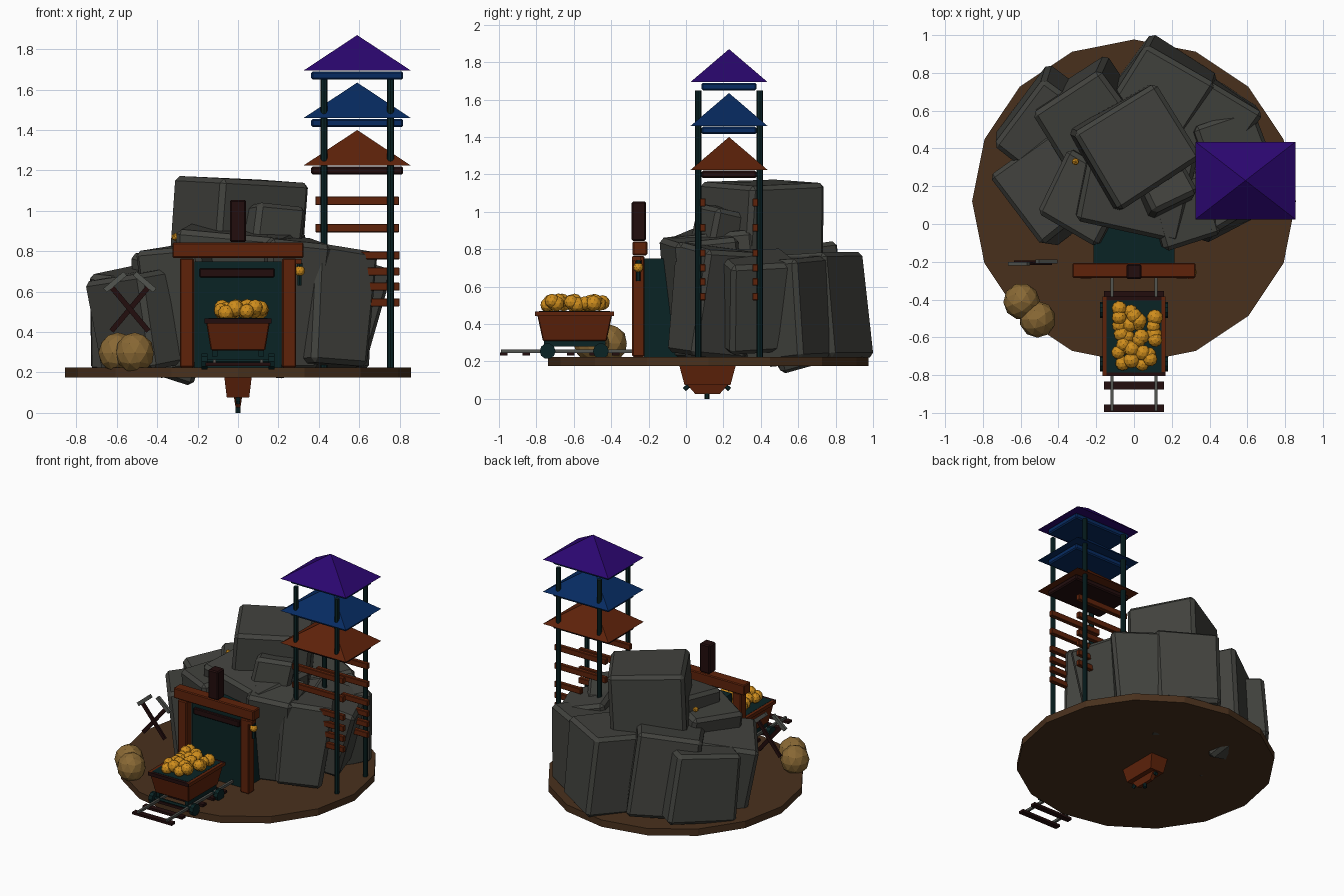
import bpy, bmesh, math, random
from math import radians, sin, cos, pi
from mathutils import Vector, Matrix, Euler

random.seed(4)

def mat(name, c):
    m = bpy.data.materials.new(name)
    m.diffuse_color = (*c, 1)
    return m

ROCK = mat("rock grey", (0.054, 0.055, 0.048))
DIRT = mat("dirt brown", (0.066, 0.030, 0.012))
RUST = mat("rust wood", (0.112, 0.016, 0.003))
DARK = mat("dark wood", (0.016, 0.004, 0.004))
TEAL = mat("dark teal", (0.003, 0.017, 0.018))
PURPLE = mat("purple", (0.024, 0.002, 0.16))
BLUE = mat("blue", (0.002, 0.024, 0.12))
GOLD = mat("gold", (0.63, 0.27, 0.012))
TAN = mat("sack tan", (0.25, 0.14, 0.035))
STEEL = mat("steel grey", (0.085, 0.09, 0.08))

def finish(name, bm, m, M=None, bevel=0.0):
    if bevel:
        bmesh.ops.bevel(bm, geom=bm.edges[:], offset=bevel, segments=1, affect='EDGES')
    if M is not None:
        bm.transform(M)
    bmesh.ops.recalc_face_normals(bm, faces=bm.faces[:])
    me = bpy.data.meshes.new(name)
    bm.to_mesh(me)
    bm.free()
    me.materials.append(m)
    ob = bpy.data.objects.new(name, me)
    bpy.context.collection.objects.link(ob)
    return ob

def placed(c, rot=(0, 0, 0)):
    return Matrix.Translation(c) @ Euler([radians(a) for a in rot]).to_matrix().to_4x4()

def box(name, m, c, s, rot=(0, 0, 0), bevel=0.0, taper=1.0, jitter=0.0):
    """Box with centre c and size s; taper scales the bottom."""
    bm = bmesh.new()
    bmesh.ops.create_cube(bm, size=1)
    for v in bm.verts:
        k = taper if v.co.z < 0 else 1
        v.co = Vector((v.co.x * s[0] * k, v.co.y * s[1] * k, v.co.z * s[2]))
        v.co += Vector([random.uniform(-jitter, jitter) for _ in range(3)])
    return finish(name, bm, m, placed(c, rot), bevel)

def cyl(name, m, c, r, h, n=8, rot=(0, 0, 0)):
    bm = bmesh.new()
    bmesh.ops.create_cone(bm, cap_ends=True, segments=n, radius1=r, radius2=r, depth=h)
    return finish(name, bm, m, placed(c, rot))

def ball(name, m, c, r, sub=2, squash=1.0):
    bm = bmesh.new()
    bmesh.ops.create_icosphere(bm, subdivisions=sub, radius=r)
    for v in bm.verts:
        v.co.z *= squash
    return finish(name, bm, m, placed(c, (0, 0, random.uniform(0, 90))))

# Round ground slab
cyl("ground_disc", DIRT, (0, 0.12, 0.2), 0.857, 0.05, 16, (0, 0, 90))

# Rock pile: centre, size, rotation, bottom scale
rocks = [
    ((0.0, 0.41, 0.90), (0.50, 0.47, 0.51), (2, 4, 31), 1.02),
    ((-0.43, 0.49, 0.46), (0.46, 0.44, 0.50), (4, -8, 52), 1.04),
    ((-0.42, 0.20, 0.47), (0.42, 0.46, 0.48), (-5, -9, 37), 1.06),
    ((-0.23, 0.14, 0.53), (0.36, 0.38, 0.60), (5, -8, -28), 1.03),
    ((0.15, 0.70, 0.49), (0.42, 0.40, 0.57), (5, 2, -33), 1.06),
    ((0.40, 0.54, 0.48), (0.38, 0.40, 0.54), (3, 5, -33), 0.98),
    ((0.49, 0.36, 0.52), (0.36, 0.40, 0.50), (2, 12, 18), 0.86),
    ((0.44, 0.14, 0.52), (0.34, 0.36, 0.58), (-4, 8, 30), 0.92),
    ((0.24, 0.09, 0.55), (0.32, 0.34, 0.64), (7, 5, 18), 1.03),
    ((0.0, 0.22, 0.60), (0.55, 0.46, 0.62), (6, 3, -12), 1.0),
    ((0.13, 0.20, 0.80), (0.26, 0.30, 0.44), (-8, 10, 25), 1.0),
    ((-0.24, 0.58, 0.51), (0.44, 0.38, 0.58), (6, -6, 32), 1.04),
    ((-0.34, 0.57, 0.32), (0.30, 0.24, 0.28), (14, 16, 10), 1.0),
]
for i, (c, s, r, t) in enumerate(rocks):
    box(f"rock_{i + 1}", ROCK, c, s, r, 0.024, t, 0.014)
ball("gold_nugget", GOLD, (-0.31, 0.33, 0.87), 0.021, 1)

# Mine entrance
box("tunnel_mouth", TEAL, (0, -0.11, 0.485), (0.43, 0.23, 0.53))
for sx in (-1, 1):
    box("entrance_post", RUST, (sx * 0.253, -0.255, 0.495), (0.07, 0.065, 0.54), bevel=0.006)
box("entrance_lintel", RUST, (0, -0.246, 0.805), (0.65, 0.078, 0.075), bevel=0.006)
box("chimney", DARK, (0, -0.252, 0.95), (0.08, 0.078, 0.21), bevel=0.008)
box("entrance_plank", DARK, (-0.005, -0.235, 0.693), (0.37, 0.025, 0.045), bevel=0.005)
# Hanging lantern
box("lantern_bracket", RUST, (0.30, -0.265, 0.75), (0.03, 0.05, 0.025))
cyl("lantern_cap", TEAL, (0.305, -0.255, 0.732), 0.016, 0.02, 6)
ball("lantern_glass", GOLD, (0.305, -0.255, 0.703), 0.027, 2)
cyl("lantern_base", TEAL, (0.305, -0.255, 0.655), 0.012, 0.05, 6)

# Rails and sleepers
for sx in (-1, 1):
    box("rail", STEEL, (sx * 0.116, -0.61, 0.255), (0.016, 0.76, 0.018))
for y in (-0.975, -0.855, -0.735, -0.615, -0.495, -0.375):
    box("sleeper", DARK, (0, y, 0.24), (0.32, 0.04, 0.018))

# Mine cart
box("cart_body", RUST, (0, -0.595, 0.385), (0.32, 0.405, 0.15), bevel=0.005, taper=0.84)
for sx in (-1, 1):
    box("cart_side_rim", RUST, (sx * 0.156, -0.595, 0.455), (0.022, 0.42, 0.025))
    box("cart_end_rim", DARK, (0, -0.595 + sx * 0.2, 0.455), (0.33, 0.022, 0.025))
    box("cart_beam", TEAL, (sx * 0.115, -0.595, 0.295), (0.025, 0.33, 0.03))
    for y in (-0.74, -0.455):
        cyl("cart_wheel", TEAL, (sx * 0.165, y, 0.255), 0.042, 0.03, 10, (0, 90, 0))
for y in (-0.74, -0.455):
    cyl("cart_axle", TEAL, (0, y, 0.255), 0.012, 0.33, 6, (0, 90, 0))
box("cart_lining", TEAL, (0, -0.595, 0.463), (0.29, 0.38, 0.012))
for i in range(26):
    col, row = i % 4, i // 4
    x = 0.01 + (col - 1.5) * 0.055 + random.uniform(-0.022, 0.022)
    y = -0.725 + row * 0.046 + random.uniform(-0.022, 0.022)
    ball("gold_ore", GOLD, (x, y, 0.495 + random.uniform(0, 0.032)),
         random.uniform(0.036, 0.043), 2)

# Sacks
for x, y in ((-0.595, -0.41), (-0.51, -0.505)):
    ball("sack", TAN, (x, y, 0.297), 0.097, 2, 1.05)

# Crossed pickaxes
for sx in (-1, 1):
    box("pick_handle", DARK, (-0.535 + sx * 0.005, -0.205 + sx * 0.006, 0.52),
        (0.026, 0.014, 0.30), (0, sx * 40, 0))
    box("pick_head", STEEL, (-0.535 + sx * 0.073, -0.205 + sx * 0.006, 0.648),
        (0.13, 0.02, 0.026), (0, sx * 40, 0))

# Watch tower
TX, TY = 0.59, 0.23
for sx in (-1, 1):
    for sy in (-1, 1):
        cyl("tower_post", TEAL, (TX + sx * 0.165, TY + sy * 0.165, 0.935), 0.017, 1.43, 8)
for z, roof, slab in ((1.695, PURPLE, BLUE), (1.46, BLUE, BLUE), (1.225, RUST, DARK)):
    bm = bmesh.new()
    base = [bm.verts.new((TX + a * 0.265, TY + b * 0.205, z))
            for a, b in ((-1, -1), (1, -1), (1, 1), (-1, 1))]
    tip = bm.verts.new((TX, TY, z + 0.175))
    bm.faces.new(base)
    for i in range(4):
        bm.faces.new((base[i], base[(i + 1) % 4], tip))
    finish("tower_roof", bm, roof)
    box("tower_floor", slab, (TX, TY, z - 0.025), (0.455, 0.295, 0.04), bevel=0.008)
for sy in (-1, 1):
    for z in (1.05, 0.915):
        box("long_slat", RUST, (TX, TY + sy * 0.14, z), (0.415, 0.03, 0.042), bevel=0.003)
    for z in (0.78, 0.70, 0.625, 0.547):
        box("short_slat", RUST, (TX + 0.102, TY + sy * 0.14, z), (0.215, 0.03, 0.04), bevel=0.003)

# Small hopper hanging under the ground slab
box("hanging_hopper", RUST, (0, 0.115, 0.125), (0.135, 0.30, 0.10), taper=0.82)
box("hopper_keel", RUST, (0, 0.115, 0.052), (0.04, 0.22, 0.05), taper=0.6)
cyl("hanging_pin", TEAL, (0, 0.112, 0.04), 0.014, 0.08, 6)
for sy in (-1, 1):
    cyl("hanging_peg", TEAL, (0, 0.112 + sy * 0.11, 0.06), 0.012, 0.03, 6, (sy * 50, 0, 0))
